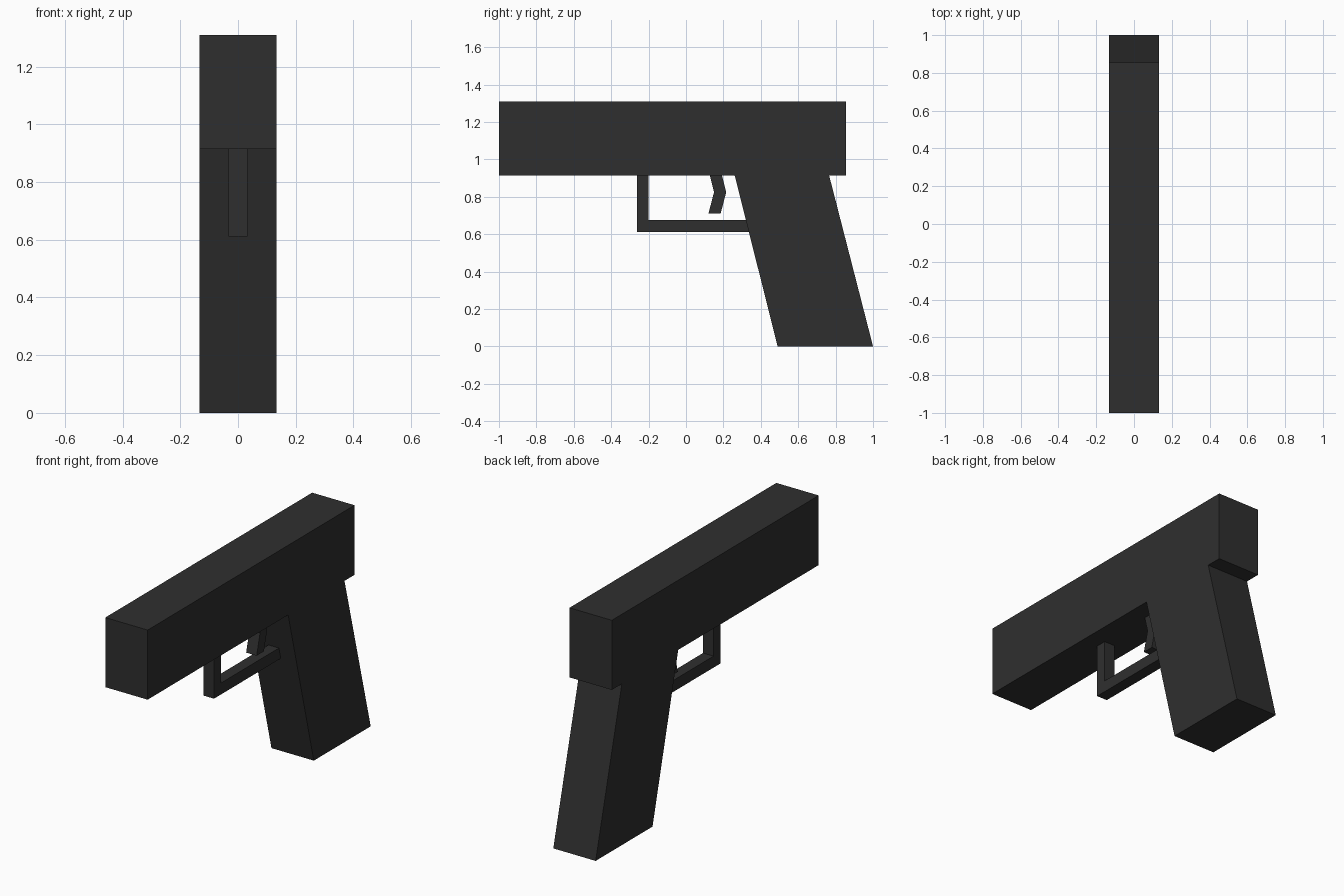
import bpy, bmesh

if "Cube" in bpy.data.objects:
    bpy.data.objects.remove(bpy.data.objects["Cube"])

dark = bpy.data.materials.new("charcoal")
dark.diffuse_color = (0.028, 0.028, 0.028, 1)
dark.use_nodes = True
dark.node_tree.nodes["Principled BSDF"].inputs["Base Color"].default_value = dark.diffuse_color


def prism(name, profile, half_width):
    """Extrude a (y, z) side profile symmetrically along x."""
    bm = bmesh.new()
    face = bm.faces.new([bm.verts.new((-half_width, y, z)) for y, z in profile])
    ext = bmesh.ops.extrude_face_region(bm, geom=[face])
    verts = [v for v in ext["geom"] if isinstance(v, bmesh.types.BMVert)]
    bmesh.ops.translate(bm, verts=verts, vec=(2 * half_width, 0, 0))
    bmesh.ops.recalc_face_normals(bm, faces=bm.faces)
    mesh = bpy.data.meshes.new(name)
    bm.to_mesh(mesh)
    bm.free()
    mesh.materials.append(dark)
    obj = bpy.data.objects.new(name, mesh)
    bpy.context.collection.objects.link(obj)
    return obj


# Upper block and slanted grip share one flush side profile
prism("body_and_grip", [
    (-1.0, 1.31), (-1.0, 0.915), (0.26, 0.915), (0.49, 0.0),
    (1.0, 0.0), (0.765, 0.915), (0.855, 0.915), (0.855, 1.31)], 0.133)

# L-shaped guard, its rear end cut to the slope of the grip
prism("trigger_guard", [
    (-0.262, 0.915), (-0.262, 0.612), (0.336, 0.612), (0.32, 0.677),
    (-0.2, 0.677), (-0.2, 0.915)], 0.033)

# Bent trigger
prism("trigger", [
    (0.127, 0.915), (0.15, 0.825), (0.12, 0.71), (0.185, 0.71),
    (0.215, 0.825), (0.192, 0.915)], 0.033)
